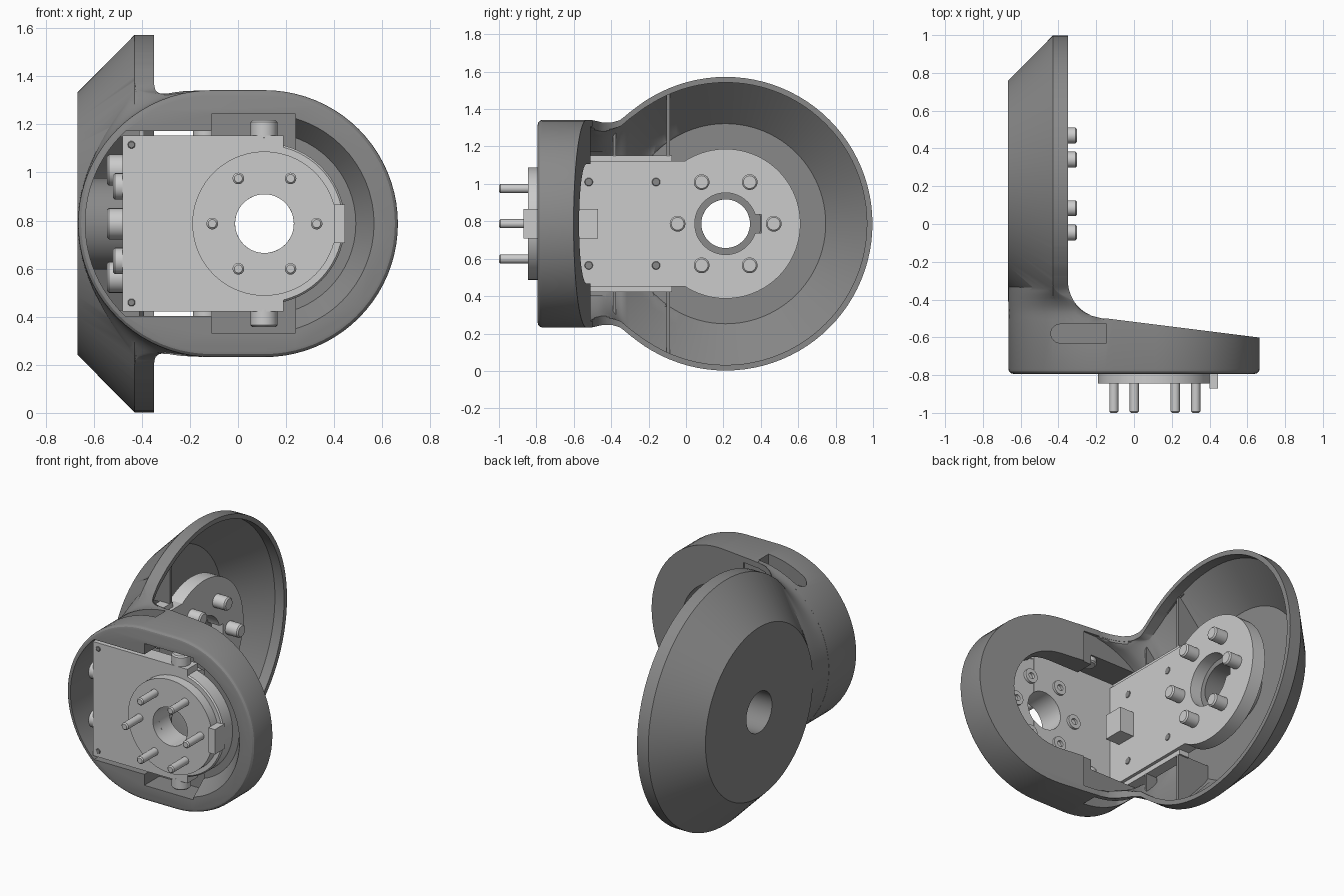
import bpy, bmesh
from math import sin, cos, pi, hypot, sqrt

if "Cube" in bpy.data.objects:
    bpy.data.objects.remove(bpy.data.objects["Cube"])

ZC = 0.787           # height of both axes
DISH, HEAD = (0.212, ZC), (0.11, ZC)
dark = bpy.data.materials.new('dark_grey')
dark.diffuse_color = (0.25, 0.25, 0.25, 1)
dark.use_nodes = True
dark.node_tree.nodes["Principled BSDF"].inputs["Base Color"].default_value = dark.diffuse_color


def loft(name, rings, closed=False):
    bm = bmesh.new()
    rows = [[bm.verts.new(p) for p in r] for r in rings]
    n = len(rows[0])
    pairs = list(zip(rows, rows[1:])) + ([(rows[-1], rows[0])] if closed else [])
    for a, b in pairs:
        for i in range(n):
            bm.faces.new((a[i], a[(i + 1) % n], b[(i + 1) % n], b[i]))
    if not closed:
        bm.faces.new(rows[0])
        bm.faces.new(rows[-1])
    bmesh.ops.recalc_face_normals(bm, faces=bm.faces)
    me = bpy.data.meshes.new(name)
    bm.to_mesh(me)
    bm.free()
    ob = bpy.data.objects.new(name, me)
    bpy.context.collection.objects.link(ob)
    return ob


def ring(axis, c, pos, r, n):
    out = []
    for i in range(n):
        p = [c[0] + r * cos(2 * pi * i / n), c[1] + r * sin(2 * pi * i / n)]
        p.insert('xyz'.index(axis), pos)
        out.append(p)
    return out


def lathe(name, axis, c, profile, closed=False, n=72):
    return loft(name, [ring(axis, c, p, r, n) for p, r in profile], closed)


def rod(name, axis, c, a, b, r, n=24):
    e = min(0.008, r * 0.3)
    return lathe(name, axis, c, [(a, r - e), (a + e, r), (b - e, r), (b, r - e)], n=n)


def prism_y(name, pts, y0, y1):
    return loft(name, [[(x, y, z) for x, z in pts] for y in (y0, y1)])


def box(name, x0, x1, y0, y1, z0, z1):
    return prism_y(name, [(x0, z0), (x1, z0), (x1, z1), (x0, z1)], y0, y1)


def boolean(ob, op, *others):
    for o in others:
        m = ob.modifiers.new(op, 'BOOLEAN')
        m.operation, m.solver, m.object = op, 'EXACT', o
        bpy.context.view_layer.update()
        me = bpy.data.meshes.new_from_object(
            ob.evaluated_get(bpy.context.evaluated_depsgraph_get()))
        ob.modifiers.clear()
        ob.data = me
        bpy.data.objects.remove(o)
    return ob


# Dish: chamfered cup opening towards +x
shell = lathe('bracket_shell', 'x', DISH,
              [(-0.668, 0.545), (-0.43, 0.785), (-0.35, 0.785)], n=96)

# Head: stadium block with rounded front edge and slanted back
R = 0.555


def stadium(r):
    k = 40
    return [(0.11 + r * cos(-pi / 2 + pi * i / k), r * sin(-pi / 2 + pi * i / k)) for i in range(k + 1)] + \
           [(-0.11 + r * cos(pi / 2 + pi * i / k), r * sin(pi / 2 + pi * i / k)) for i in range(k + 1)]


steps = [(-0.793 + 0.025 * (1 - sin(a)), R - 0.025 * (1 - cos(a))) for a in (pi / 2, pi / 3, pi / 6, 0)]
head = loft('head', [[(x, y, ZC + z) for x, z in stadium(r)] for y, r in steps + [(-0.5, R)]])
boolean(head, 'DIFFERENCE', loft('slant_cut', [[(-0.2, -0.493, z), (0.8, -0.618, z), (0.8, -0.4, z)]
                                               for z in (0.1, 1.5)]))

# Neck: loft from the stadium section into the dish section
WIDTH = [(-0.62, .555), (-0.5, .555), (-0.45, .543), (-0.4, .541), (-0.35, .556),
         (-0.3, .598), (-0.22, .657), (-0.12, .713), (-0.02, .75)]


def half_width(y):
    for (a, p), (b, q) in zip(WIDTH, WIDTH[1:]):
        if y <= b + 1e-6:
            return p + (q - p) * (y - a) / (b - a)


def neck(name, y0, y1, off, right):
    out = []
    for j in range(31):
        y = y0 + (y1 - y0) * j / 30
        h = half_width(y) - off - 0.001
        t = min(1, max(0, (y + 0.52) / 0.2))
        w = t * t * (3 - 2 * t)
        xr = -0.15 - sqrt(max(0, 0.04 - min(0, y + 0.3) ** 2)) if y > -0.5 else -0.15
        sec = []
        for i in range(41):
            a = -pi / 2 + pi * i / 40
            z = h * sin(a)
            xs = -0.11 - (R - 0.001) * cos(a)
            r = hypot(z, min(abs(y - DISH[0]), 0.545))
            xd = min(-0.43, -0.667 + max(0, r - 0.545))
            x = min(xs * (1 - w) + xd * w + off, xr - 0.005)
            sec.append((x, y, ZC + z))
        sec += [(xr + right, y, ZC + h), (xr + right, y, ZC - h)]
        out.append(sec)
    return loft(name, out)


boolean(shell, 'UNION', neck('neck', -0.6, -0.03, 0, 0), head)

# Cavities: dish, neck, through opening, side pocket, funnel
dish_cut = lathe('dish_cut', 'x', DISH, [(-0.635, 0.535), (-0.415, 0.755), (-0.338, 0.755)], n=96)
neck_cut = neck('neck_cut', -0.52, -0.05, 0.035, 0.1)
arc = [(-0.11 - 0.525 * cos(a), ZC + 0.525 * sin(a)) for a in [-0.823 + 1.646 * i / 24 for i in range(25)]]
right_end = [(0.11 + 0.32 * cos(a), ZC + 0.32 * sin(a)) for a in [pi / 2 - pi * i / 24 for i in range(25)]]
opening = prism_y('opening_cut', arc + [(-0.11, ZC + 0.385), (-0.11, ZC + 0.32)] + right_end +
                  [(-0.11, ZC - 0.32), (-0.11, ZC - 0.385)], -0.9, -0.3)
pocket = box('pocket_cut', -0.11, 0.24, -0.9, -0.64, ZC - 0.455, ZC + 0.455)
funnel = loft('funnel_cut', [[(0.11 + r * cos(a), y, ZC + r * sin(a))
                              for a in [-pi / 2 + pi * i / 32 for i in range(33)]]
                             for y, r in ((-0.80, 0.461), (-0.69, 0.38))])
hole = rod('hole_cut', 'x', DISH, -0.8, -0.3, 0.13, 48)
boolean(shell, 'DIFFERENCE', dish_cut, neck_cut, opening, pocket, funnel, hole)

# Access slots above and below
for s in (-1, 1):
    z0, z1 = sorted((ZC + s * 0.41, ZC + s * 0.7))
    slot = [[(-0.39 + 0.05 * cos(a), -0.58 + 0.05 * sin(a), z)
             for a in [pi / 2 + pi * i / 12 for i in range(13)]] +
            [(-0.145, -0.63, z), (-0.145, -0.53, z)] for z in (z0, z1)]
    boolean(shell, 'DIFFERENCE', loft('slot_cut', slot))

# Stiffening ribs in the dish and neck
dark_parts = [shell]
for s in (-1, 1):
    dark_parts.append(prism_y('dish_rib', [(x, ZC + s * z) for x, z in (
        (-.645, .36), (-.41, .36), (-.41, .70), (-.44, .70), (-.645, .47))], -0.105, -0.085))
    dark_parts.append(prism_y('neck_rib', [(x, ZC + s * z) for x, z in (
        (-.49, .36), (-.41, .36), (-.41, .51), (-.43, .49), (-.49, .41))], -0.39, -0.375))

# Front plate of the metal bracket, with flange and tab
plate = box('front_plate', -0.48, 0.19, -0.785, -0.68, ZC - 0.366, ZC + 0.366)
boolean(plate, 'UNION', rod('lobe', 'y', HEAD, -0.783, -0.682, 0.335, 72))
boolean(plate, 'DIFFERENCE', rod('bore', 'y', HEAD, -1, -0.5, 0.122, 48))
lathe('front_flange', 'y', HEAD, [(-0.845, 0.122), (-0.845, 0.3), (-0.775, 0.3), (-0.775, 0.122)], True)
box('flange_tab', 0.4, 0.445, -0.87, -0.77, ZC - 0.08, ZC + 0.08)

# Side plate ending in a disc with keyed bore
side = box('side_plate', -0.48, -0.39, -0.7, 0.0, ZC - 0.335, ZC + 0.335)
boolean(side, 'UNION', lathe('disc', 'x', DISH, [(-0.48, 0.4), (-0.39, 0.4)]))
boolean(side, 'DIFFERENCE', rod('bore', 'x', DISH, -0.6, -0.2, 0.165, 48),
        box('key', -0.6, -0.2, 0.34, 0.405, ZC - 0.05, ZC + 0.05))
dark_parts.append(lathe('hub_sleeve', 'x', DISH, [(-0.64, 0.13), (-0.64, 0.19), (-0.47, 0.19), (-0.47, 0.13)], True))
box('corner_block', -0.40, -0.29, -0.6, -0.47, ZC - 0.08, ZC + 0.08)
for s in (-1, 1):
    z0, z1 = sorted((ZC + s * 0.325, ZC + s * 0.366))
    box('side_flange', -0.48, -0.41, -0.69, -0.075, z0, z1)
    dark_parts.append(rod('corner_hole', 'y', (-0.443, ZC + s * 0.328), -0.788, -0.77, 0.018))
    for y in (-0.52, -0.16):
        dark_parts.append(rod('plate_rivet', 'x', (y, ZC + s * 0.223), -0.40, -0.387, 0.027))
    # Screws on the edges of the front plate
    z0, z1 = sorted((ZC + s * 0.35, ZC + s * 0.43))
    rod('edge_screw', 'z', (0.108, -0.73), z0, z1, 0.056)
    z0, z1 = sorted((ZC + s * 0.35, ZC + s * 0.41))
    rod('edge_screw_left', 'z', (-0.135, -0.58), z0, z1, 0.052)
    rod('left_screw', 'x', (-0.73, ZC + s * 0.155), -0.52, -0.455, 0.055)

# Six-fold bolts on both discs
for i in range(6):
    a = i * pi / 3
    c, s = cos(a), sin(a)
    p = (HEAD[0] + 0.217 * c, ZC + 0.217 * s)
    rod('front_pin', 'y', p, -1.0, -0.8, 0.024)
    lathe('rear_screw_head', 'y', p, [(-0.69, 0.02), (-0.69, 0.045), (-0.665, 0.045), (-0.665, 0.02)], True, 24)
    p = (DISH[0] + 0.257 * c, ZC + 0.257 * s)
    rod('dish_bolt', 'x', p, -0.42, -0.302, 0.042)
    rod('dish_bolt_head', 'x', p, -0.545, -0.47, 0.065)

for o in dark_parts:
    o.data.materials.clear()
    o.data.materials.append(dark)
bpy.ops.object.select_all(action='SELECT')
bpy.context.view_layer.objects.active = shell
bpy.ops.object.shade_smooth_by_angle(angle=0.5)
